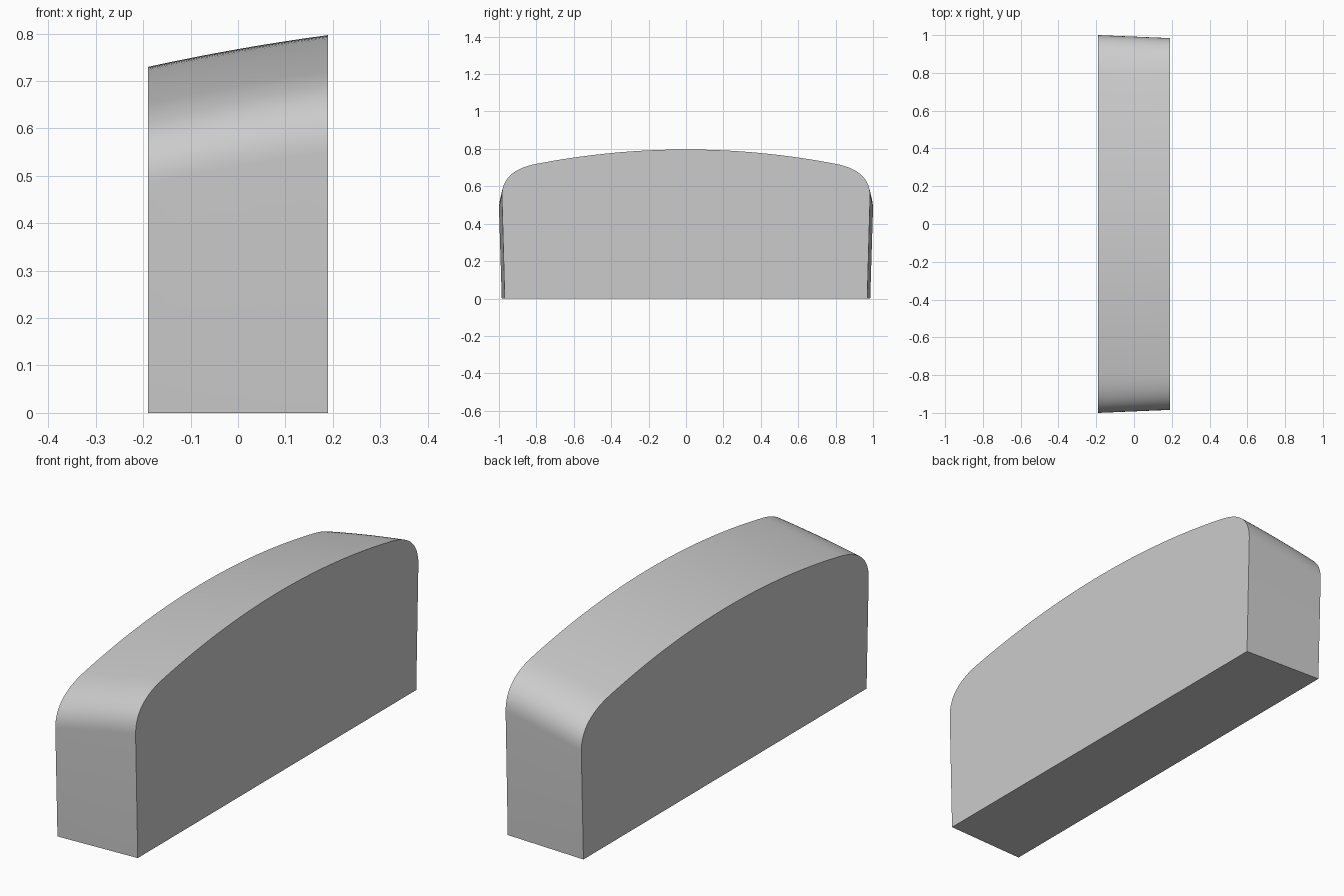
import bpy, bmesh, math
from mathutils import Vector
from mathutils.geometry import interpolate_bezier

if "Cube" in bpy.data.objects:
    bpy.data.objects.remove(bpy.data.objects["Cube"])

HALF_WIDTH, STATIONS = 0.19, 9


def profile(u):
    """Closed outline in (y, z) at fraction u across the width."""
    end = 1.0 - 0.016 * u                      # half length tapers
    drop = 0.067 * (1 - u) - 0.016 * u * (1 - u)
    top, low, shoulder = 0.797 - drop, 0.55 - drop, 0.80
    edge = 0.72 - drop
    ctrl = Vector((end, edge - 0.19 * (end - shoulder), 0))
    a, b = Vector((end, low, 0)), Vector((shoulder, edge, 0))
    # rounded shoulder
    half = [(end - 0.015, 0.0)]
    half += [(p.x, p.y) for p in interpolate_bezier(
        a, a.lerp(ctrl, 2 / 3), b.lerp(ctrl, 2 / 3), b, 17)]
    # gently crowned top
    for i in range(1, 16):
        y = shoulder * (1 - i / 16)
        half.append((y, top - (top - edge) * (y / shoulder) ** 2))
    return half + [(0.0, top)] + [(-y, z) for y, z in reversed(half)]


# Loft the outlines across the width
bm = bmesh.new()
rings = []
for k in range(STATIONS):
    u = k / (STATIONS - 1)
    x = HALF_WIDTH * (2 * u - 1)
    rings.append([bm.verts.new((x, y, z)) for y, z in profile(u)])
n = len(rings[0])
for r, s in zip(rings, rings[1:]):
    for i in range(n):
        j = (i + 1) % n
        bm.faces.new((r[i], r[j], s[j], s[i]))
bm.faces.new(rings[0])
bm.faces.new(rings[-1])
bmesh.ops.recalc_face_normals(bm, faces=bm.faces)

mesh = bpy.data.meshes.new("crowned_block")
bm.to_mesh(mesh)
bm.free()
block = bpy.data.objects.new("crowned_block", mesh)
bpy.context.collection.objects.link(block)

# Plain grey
grey = bpy.data.materials.new("light_grey")
grey.use_nodes = True
colour = (0.6, 0.6, 0.6, 1)
grey.diffuse_color = colour
grey.node_tree.nodes["Principled BSDF"].inputs["Base Color"].default_value = colour
mesh.materials.append(grey)

bpy.ops.object.select_all(action="DESELECT")
block.select_set(True)
bpy.context.view_layer.objects.active = block
bpy.ops.object.shade_smooth_by_angle(angle=math.radians(30))
